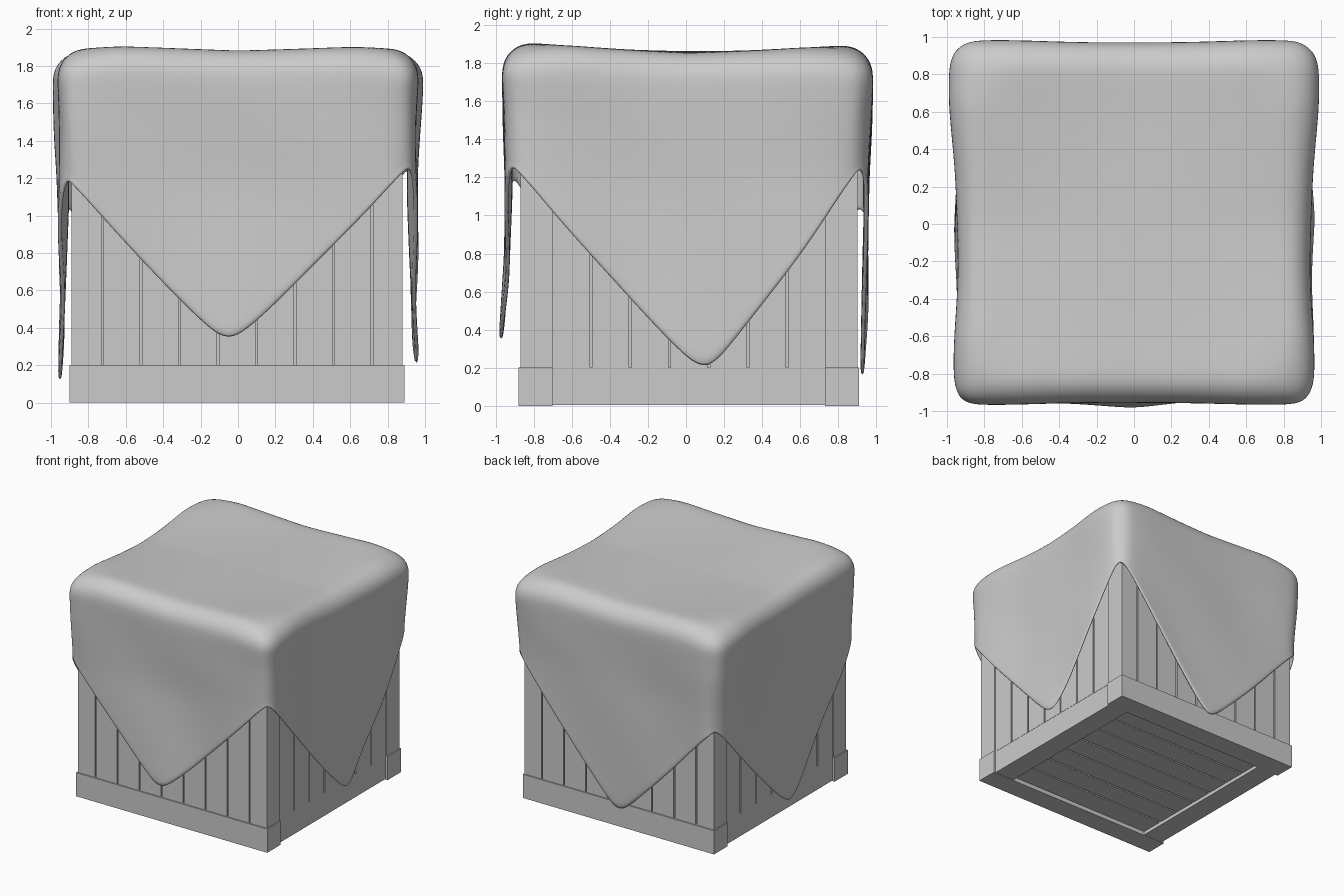
import bpy, bmesh, math

if "Cube" in bpy.data.objects:
    bpy.data.objects.remove(bpy.data.objects["Cube"])

CY = 0.015   # crate centre in y
CX = -0.005  # crate centre in x


def box(name, x0, x1, y0, y1, z0, z1):
    bpy.ops.mesh.primitive_cube_add(size=1, location=((x0 + x1) / 2 + CX, (y0 + y1) / 2 + CY, (z0 + z1) / 2))
    o = bpy.context.object
    o.name = name
    o.scale = (x1 - x0, y1 - y0, z1 - z0)
    return o


def spans(a, b, cuts, gap):
    """Split a..b at the cuts, leaving a gap at each."""
    e = [a] + cuts + [b]
    for i in range(len(e) - 1):
        yield e[i] + (gap / 2 if i else 0), e[i + 1] - (gap / 2 if i < len(e) - 2 else 0)


# Crate core and base / top frames
box("crate_core", -0.86, 0.86, -0.86, 0.86, 0.08, 1.78)
for label, z0, z1 in (("base", 0, 0.2), ("top", 1.6, 1.8)):
    for s in (-1, 1):
        ys = sorted((s * 0.895, s * 0.715))
        xs = sorted((s * 0.875, s * 0.69))
        box(label + "_beam", -0.895, 0.895, *ys, z0, z1)
        box(label + "_side_beam", *xs, -0.715, 0.715, z0 + (0.005 if z0 == 0 else 0), z1)

# Wall boards: front and back full width, sides between the corner posts
cuts = [(-0.72 + i * 0.206) for i in range(8)]
for s in (-1, 1):
    for a, b in spans(-0.885, 0.885, cuts, 0.012):
        box("wall_board", a, b, *sorted((s * 0.85, s * 0.885)), 0.2, 1.6)
    for a, b in spans(-0.715, 0.715, cuts[1:-1], 0.012):
        box("side_board", *sorted((s * 0.84, s * 0.877)), a, b, 0.2, 1.6)
    for t in (-1, 1):
        box("corner_post", *sorted((s * 0.8, s * 0.885)), *sorted((t * 0.715, t * 0.885)), 0.2, 1.6)

# Floor boards
for a, b in spans(-0.715, 0.715, [(-0.515 + i * 0.206) for i in range(6)], 0.014):
    box("floor_board", -0.69, 0.69, a, b, 0.035, 0.09)

# Draped cloth: rings run from the middle of the top, over the edge, to the hem
N = 36
# per side (front, right, back, left): tip position along the side, tip height, flare
TIPS = [(-0.05, 0.345, 0.055), (0.09, 0.205, 0.045), (0.02, 0.155, -0.012), (0.04, 0.115, 0.032)]
CORNERS = [1.20, 1.27, 1.26, 1.05]   # front-left, front-right, back-right, back-left


def soft(t):
    """0..1 ramp with a rounded foot, a slight sag and a rounded top."""
    e = 0.06
    f = (math.hypot(t, e) - e) / (math.hypot(1, e) - e)
    d = f - 1 - 0.1 * max(0, t * (1 - t))
    return 1 + (d - math.hypot(d, 0.06)) / 2


def hem(side, u):
    tip, tz, _ = TIPS[side]
    if u < tip:
        t, c = (tip - u) / (tip + 0.88), CORNERS[side]
    else:
        t, c = (u - tip) / (0.88 - tip), CORNERS[(side + 1) % 4]
    return tz + (c - tz) * soft(t)


def spin(side, u, d):
    """Point at u along a side (counter-clockwise) and distance d out."""
    return [(u, -d), (d, u), (-u, d), (-d, -u)][side]


def round_square(x, y, a, r):
    cx, cy = (max(-(a - r), min(a - r, v)) for v in (x, y))
    l = math.hypot(x - cx, y - cy) or 1
    return cx + (x - cx) * r / l, cy + (y - cy) * r / l


def top_z(x, y):
    ax, ay = min(abs(x), 0.85) / 0.85, min(abs(y), 0.85) / 0.85
    corner = max(0, ax + ay - 1.75) * 0.12
    return 1.857 + 0.028 * ax * ay + 0.026 * ay * ay - corner + 0.006 * math.sin(3 * x + 1) * math.cos(2.5 * y) - 0.008 * y


bm = bmesh.new()
rings = []
TOP, FIL, DROP, R = 12, 7, 20, 0.15
for j in range(TOP + FIL + DROP):
    ring = []
    for side in range(4):
        for i in range(N):
            w = -1 + 2 * i / N
            # outward swell near the upper corners, stronger on left and right
            lump = math.sin(min(1, abs(w)) * 2.1) ** 4
            swell = 0.95 + 0.03 * lump if side % 2 else 0.966 + 0.01 * lump
            if i == 0:
                swell = 0.966
            if j < TOP:                                   # top
                a = 0.81 * (j + 1) / TOP
                x, y = round_square(*spin(side, w * a, a), a, a * 0.08)
                z = top_z(x, y)
            else:
                f = min(1, (j - TOP + 1) / FIL) * math.pi / 2
                a = 0.81 + (swell - 0.81) * math.sin(f)
                x, y = round_square(*spin(side, w * a, a), a, 0.065 + 0.045 * math.sin(f))
                z = top_z(x, y) - R * (1 - math.cos(f))
                if j >= TOP + FIL:                        # hanging part
                    g = (j - TOP - FIL + 1) / DROP
                    h = hem(side, w * 0.93)
                    z += (h - z) * g
                    ins = -0.02 * min(1, max(0, (1.72 - z) / 0.5))
                    ins += TIPS[side][2] * max(0, (1.1 - z)) * (1 - abs(w))
                    ins += 0.006 * math.sin(5 * w + 4 * z + side * 2) * min(1, g * 3)
                    k = (a + ins) / a
                    x, y = x * k, y * k
                # broad ripple: wider toward the back on left and right
                if side % 2:
                    x *= 1 + 0.014 * math.sin(2.6 * y) * math.sin(f) * max(0, min(1, (z - 0.9) / 0.6))
            ring.append(bm.verts.new((x, y + 0.008, z)))
    rings.append(ring)
mid = bm.verts.new((0, 0.008, top_z(0, 0)))
M = 4 * N
for i in range(M):
    k = (i + 1) % M
    bm.faces.new((mid, rings[0][i], rings[0][k]))
    for r0, r1 in zip(rings, rings[1:]):
        bm.faces.new((r0[i], r1[i], r1[k], r0[k]))
# relax everything except the hem so folds look soft
hem_set = set(rings[-1])
for _ in range(4):
    bmesh.ops.smooth_vert(bm, verts=[v for v in bm.verts if v not in hem_set], factor=0.4,
                          use_axis_x=True, use_axis_y=True, use_axis_z=True)
bm.normal_update()
me = bpy.data.meshes.new("cloth_cover")
bm.to_mesh(me)
bm.free()
cloth = bpy.data.objects.new("cloth_cover", me)
bpy.context.collection.objects.link(cloth)
me.shade_smooth()
sol = cloth.modifiers.new("thickness", 'SOLIDIFY')
sol.thickness, sol.offset = 0.022, -1
sub = cloth.modifiers.new("soft", 'SUBSURF')
sub.levels = sub.render_levels = 1
